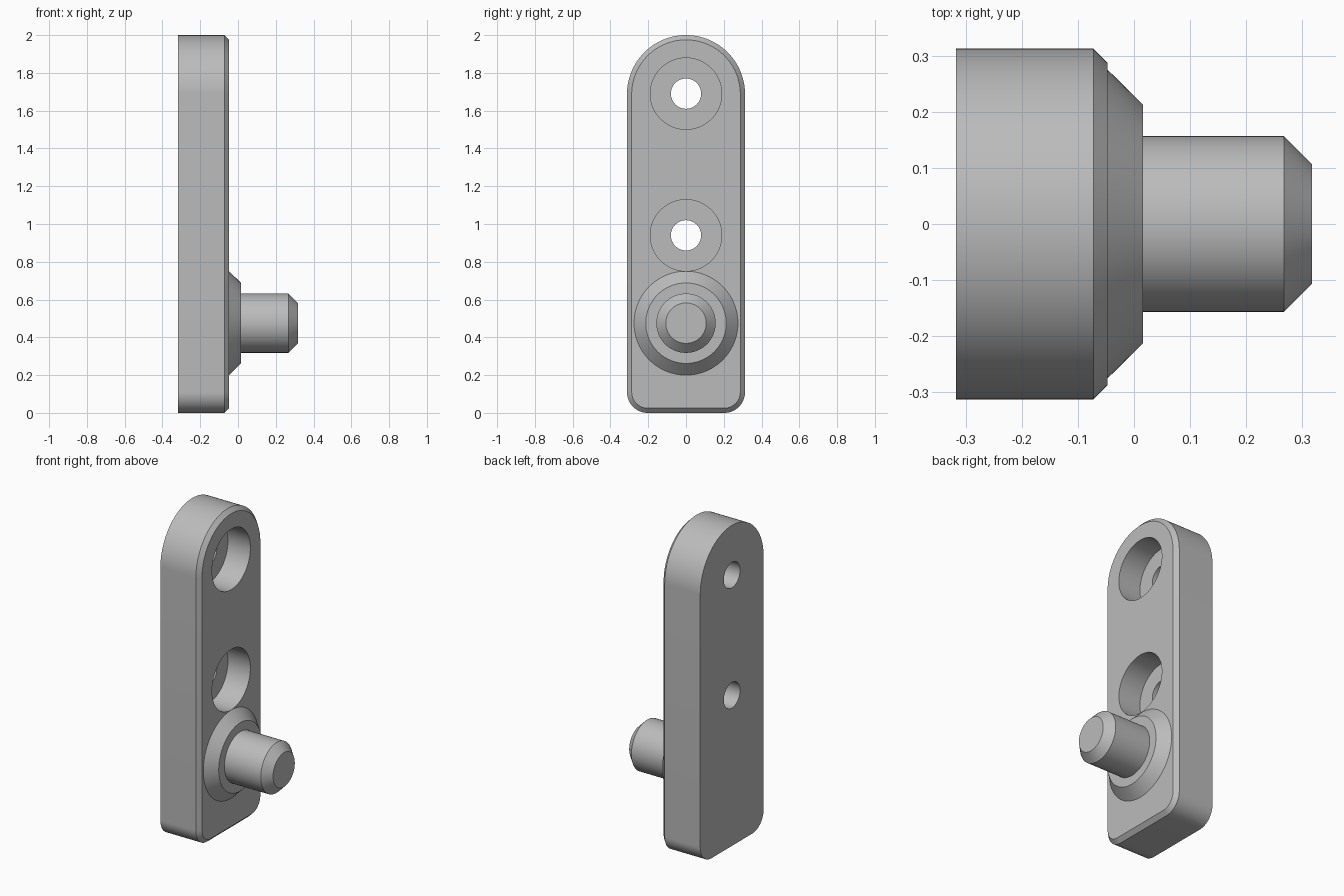
import bpy, bmesh
from math import sin, cos, pi, radians

if "Cube" in bpy.data.objects:
    bpy.data.objects.remove(bpy.data.objects["Cube"], do_unlink=True)

BACK, FACE, TIP = -0.317, -0.047, 0.317
HALF, CHAMFER, CORNER = 0.3125, 0.025, 0.11
HOLES = (1.69, 0.94)
PIN_Z = 0.475

steel = bpy.data.materials.new("satin grey")
steel.use_nodes = True
grey = (0.5, 0.5, 0.5, 1)
steel.diffuse_color = grey
steel.node_tree.nodes["Principled BSDF"].inputs["Base Color"].default_value = grey


def loft(name, rings):
    """Skin closed rings of equal length and cap both ends."""
    bm = bmesh.new()
    loops = [[bm.verts.new(p) for p in ring] for ring in rings]
    for a, b in zip(loops, loops[1:]):
        for i in range(len(a)):
            j = (i + 1) % len(a)
            bm.faces.new((a[i], a[j], b[j], b[i]))
    bm.faces.new(loops[0])
    bm.faces.new(loops[-1])
    bmesh.ops.recalc_face_normals(bm, faces=bm.faces)
    mesh = bpy.data.meshes.new(name)
    bm.to_mesh(mesh)
    bm.free()
    mesh.materials.append(steel)
    obj = bpy.data.objects.new(name, mesh)
    bpy.context.collection.objects.link(obj)
    return obj


def arc(y, z, r, start, end, x, n):
    steps = [start + (end - start) * i / n for i in range(n + 1)]
    return [(x, y + r * cos(a), z + r * sin(a)) for a in steps]


def lathe(name, z, profile, n=96):
    """Turn (x, radius) pairs around a line parallel to the x axis."""
    return loft(name, [arc(0, z, r, 0, 2 * pi, x, n)[:-1] for x, r in profile])


def outline(x, inset):
    """Plate outline: round top, small rounded bottom corners."""
    y = HALF - CORNER
    r = CORNER - inset
    return (arc(0, 2 - HALF, HALF - inset, 0, pi, x, 64)
            + arc(-y, CORNER, r, pi, 1.5 * pi, x, 16)
            + arc(y, CORNER, r, 1.5 * pi, 2 * pi, x, 16))


def smooth(obj):
    bpy.ops.object.select_all(action="DESELECT")
    obj.select_set(True)
    bpy.context.view_layer.objects.active = obj
    bpy.ops.object.shade_smooth_by_angle(angle=radians(30))


# Plate with a chamfered face
plate = loft("plate", [outline(BACK, 0), outline(FACE - CHAMFER, 0),
                       outline(FACE, CHAMFER)])

# Counterbored screw holes
floor = FACE - 0.155
for z in HOLES:
    cutter = lathe("hole_cutter", z, [(BACK - 0.1, 0.08), (floor, 0.08),
                                      (floor, 0.189), (FACE + 0.1, 0.189)])
    cutter.hide_render = True
    cut = plate.modifiers.new("screw_hole", "BOOLEAN")
    cut.operation = "DIFFERENCE"
    cut.solver = "EXACT"
    cut.object = cutter
    bpy.context.view_layer.objects.active = plate
    bpy.ops.object.modifier_apply(modifier=cut.name)
    bpy.data.objects.remove(cutter, do_unlink=True)
smooth(plate)

# Conical collar and pin with a chamfered tip
smooth(lathe("collar", PIN_Z, [(FACE - 0.02, 0.2), (FACE, 0.275), (0.016, 0.213)]))
smooth(lathe("pin", PIN_Z, [(FACE, 0.157), (TIP - 0.05, 0.157), (TIP, 0.107)]))
